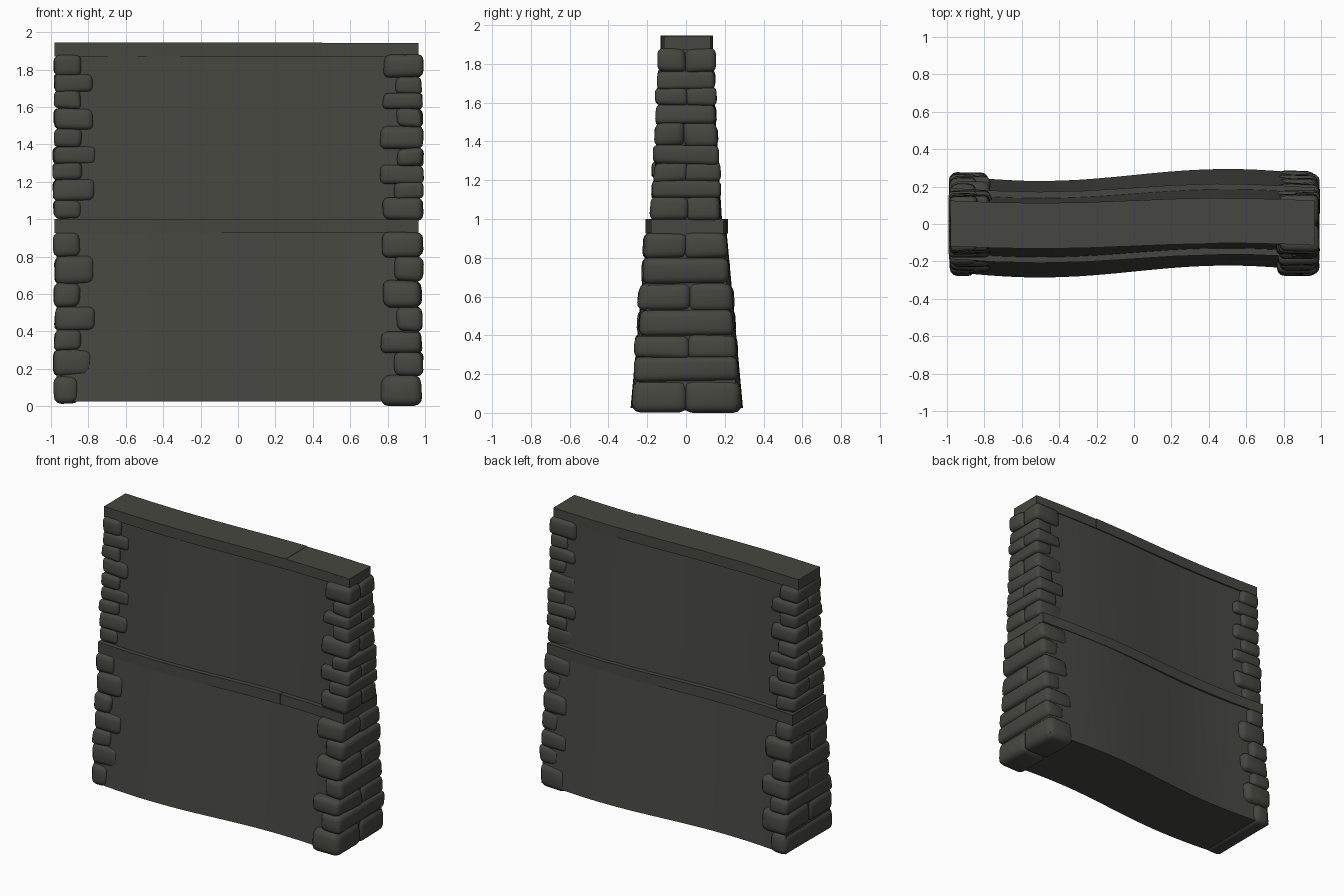
import bpy, bmesh, math, random

if "Cube" in bpy.data.objects:
    bpy.data.objects.remove(bpy.data.objects["Cube"])
random.seed(4)

mat = bpy.data.materials.new("dark olive grey stone")
mat.diffuse_color = (0.062, 0.062, 0.052, 1)
mat.use_nodes = True
mat.node_tree.nodes["Principled BSDF"].inputs["Base Color"].default_value = mat.diffuse_color


def finish(name, bm, angle):
    bmesh.ops.recalc_face_normals(bm, faces=bm.faces[:])
    me = bpy.data.meshes.new(name)
    bm.to_mesh(me)
    bm.free()
    ob = bpy.data.objects.new(name, me)
    bpy.context.collection.objects.link(ob)
    me.materials.append(mat)
    bpy.ops.object.select_all(action='DESELECT')
    ob.select_set(True)
    bpy.context.view_layer.objects.active = ob
    bpy.ops.object.shade_smooth_by_angle(angle=math.radians(angle))
    return ob


def sway(x, amp):
    return 0.004 + amp * math.sin(math.pi * x)


def strip(name, x0, x1, z0, z1, h0, h1, amp0, amp1, n):
    """Tapered wall section swept along the wavy line of the wall."""
    bm = bmesh.new()
    rings = []
    for i in range(n + 1):
        x = x0 + (x1 - x0) * i / n
        a, b = sway(x, amp0), sway(x, amp1)
        rings.append([bm.verts.new(p) for p in
                      ((x, a - h0, z0), (x, a + h0, z0), (x, b + h1, z1), (x, b - h1, z1))])
    for r, s in zip(rings, rings[1:]):
        for k in range(4):
            bm.faces.new((r[k], r[(k + 1) % 4], s[(k + 1) % 4], s[k]))
    bm.faces.new(rings[0])
    bm.faces.new(rings[-1])
    return finish(name, bm, 30)


# Wall panels
strip("lower_wall", -0.97, 0.96, 0.025, 0.93, 0.258, 0.18, 0.032, 0.026, 20)
strip("upper_wall", -0.96, 0.95, 0.99, 1.88, 0.158, 0.112, 0.024, 0.015, 20)
strip("wall_core", -0.95, 0.94, 0.92, 1.0, 0.16, 0.155, 0.025, 0.024, 20)

# Middle ledge and top coping, each of two slabs
for name, z0, z1, h, amp in (("ledge", 0.925, 1.0, 0.19, 0.022),
                             ("coping", 1.87, 1.945, 0.122, 0.014)):
    strip(name + "_long", -0.98, 0.45, z0, z1, h, h, amp, amp, 6)
    strip(name + "_short", 0.45, 0.965, z0, z1 - 0.003, h - 0.002, h - 0.002, amp, amp, 3)


def half_width(z):
    """Half depth of the stone pillars at a height."""
    return 0.288 - 0.083 * z if z < 0.95 else 0.182 - 0.047 * (z - 1.0)


def stone(name, xa, xb, z0, z1, ya, yb):
    """Rounded rough block; ya, yb are fractions of the pillar half depth."""
    bm = bmesh.new()
    bmesh.ops.create_cube(bm, size=1)
    j = lambda s: random.uniform(-s, s)
    grow = random.uniform(-0.006, 0.008)
    for v in bm.verts:
        top = v.co.z > 0
        f = yb if v.co.y > 0 else ya
        z = z1 if top else z0
        x = xb if v.co.x > 0 else xa
        w = half_width((z0 + z1) / 2 + (z - (z0 + z1) / 2) * 0.6) + grow
        v.co = (x + j(0.008), f * w + j(0.007), max(0, z + j(0.007)))
    bmesh.ops.bevel(bm, geom=bm.edges[:], offset=(z1 - z0) * 0.27, segments=3,
                    profile=0.5, affect='EDGES', clamp_overlap=True)
    finish(name, bm, 45)


# Corner stones: courses alternate between one through stone and a pair
right = [0.0, 0.165, 0.285, 0.4, 0.525, 0.67, 0.80, 0.925,
         1.0, 1.11, 1.195, 1.285, 1.375, 1.495, 1.59, 1.675, 1.76, 1.875]
left = [0.015, 0.16, 0.305, 0.405, 0.53, 0.655, 0.80, 0.925,
        1.0, 1.10, 1.21, 1.295, 1.385, 1.48, 1.595, 1.68, 1.77, 1.875]
for side, levels, first_pair in ((1, right, 0), (-1, left, 1)):
    label = "right" if side > 0 else "left"
    course = 0
    for k, (z0, z1) in enumerate(zip(levels, levels[1:])):
        if z0 == 0.925:      # ledge sits here
            course = 0
            continue
        pair = course % 2 == first_pair
        course += 1
        inner = (0.77 if pair else 0.84) + random.uniform(-0.008, 0.008)
        outer = 0.985 + random.uniform(-0.004, 0.004)
        xa, xb = sorted((side * inner, side * outer))
        z0, z1 = z0 - 0.003, z1 + 0.003
        if pair:
            m = random.uniform(-0.06, 0.06)
            stone(f"{label}_front_stone_{k}", xa, xb, z0, z1, -1, m + 0.03)
            stone(f"{label}_back_stone_{k}", xa, xb, z0, z1, m - 0.03, 1)
        else:
            stone(f"{label}_through_stone_{k}", xa, xb, z0, z1, -1, 1)
